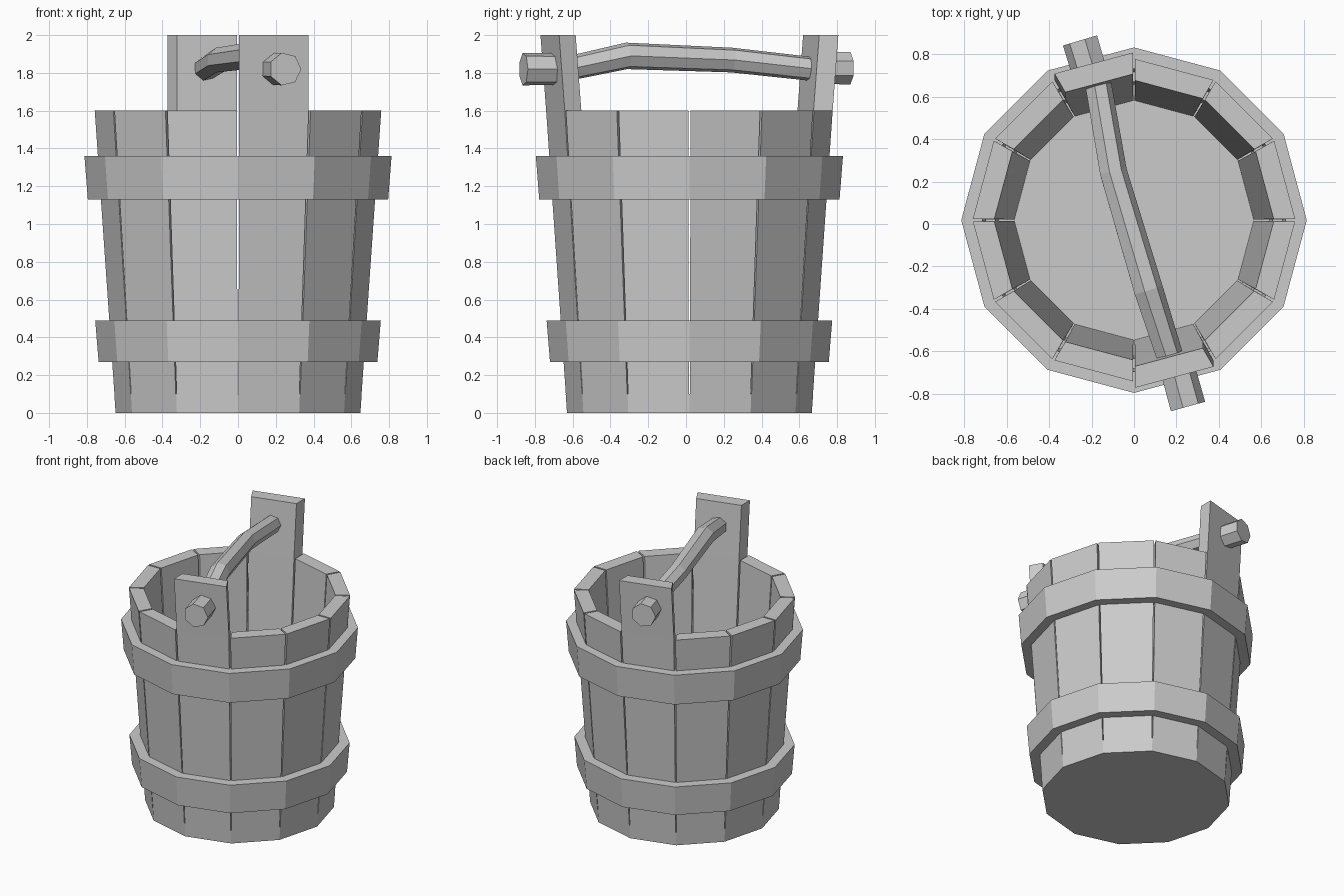
import bpy, bmesh
from math import sin, cos, pi, radians
from mathutils import Vector

if "Cube" in bpy.data.objects:
    bpy.data.objects.remove(bpy.data.objects["Cube"])

CY = 0.018          # bucket axis offset in y
SIDES = 12


def loft(name, rings, closed=False):
    """Skin a list of equal-length vertex rings; cap the ends or close into a loop."""
    bm = bmesh.new()
    vs = [[bm.verts.new(p) for p in r] for r in rings]
    n = len(rings[0])
    pairs = list(zip(vs, vs[1:])) + ([(vs[-1], vs[0])] if closed else [])
    for a, b in pairs:
        for i in range(n):
            j = (i + 1) % n
            bm.faces.new((a[i], a[j], b[j], b[i]))
    if not closed:
        bm.faces.new(vs[0][::-1])
        bm.faces.new(vs[-1])
    bmesh.ops.recalc_face_normals(bm, faces=bm.faces)
    me = bpy.data.meshes.new(name)
    bm.to_mesh(me)
    bm.free()
    ob = bpy.data.objects.new(name, me)
    bpy.context.collection.objects.link(ob)
    return ob


def ring(r, z):
    return [(r * cos(2 * pi * i / SIDES), CY + r * sin(2 * pi * i / SIDES), z)
            for i in range(SIDES)]


def outer(z):
    return 0.648 + 0.07 * z


def stave_section(mid, z, gap):
    """Four corners of one stave, narrowed by half the gap on both sides."""
    d = Vector((cos(mid), sin(mid), 0))
    t = Vector((-sin(mid), cos(mid), 0))
    half = pi / SIDES
    ro, ri = outer(z), outer(z) - 0.09 - 0.007 * z
    base = Vector((0, CY, z))
    return [base + d * r * cos(half) + t * s * (r * sin(half) - gap)
            for r, s in ((ro, -1), (ro, 1), (ri, 1), (ri, -1))]


def tube(name, pts, radii, sides=7):
    """Sweep a low-poly round section along a path."""
    pts = [Vector(p) for p in pts]
    rings = []
    for i, p in enumerate(pts):
        tan = (pts[min(i + 1, len(pts) - 1)] - pts[max(i - 1, 0)]).normalized()
        side = Vector((-tan.y, tan.x, 0)).normalized()
        up = side.cross(tan) * -1
        if up.z < 0:
            up = -up
        rings.append([p + radii[i] * (side * cos(2 * pi * k / sides) + up * sin(2 * pi * k / sides))
                      for k in range(sides)])
    return loft(name, rings)


# Solid base
loft("base", [ring(outer(0), 0), ring(outer(0.1), 0.1)])

# Staves; the two opposite ones rise to hold the handle
for i in range(SIDES):
    mid = radians(15 + 30 * i)
    secs = [stave_section(mid, 0.1, 0.003), stave_section(mid, 1.6, 0.006)]
    tall = i in (3, 9)
    if tall:
        shift = Vector((0, 0.03 if i == 3 else -0.03, 0.4))
        secs.append([p + shift for p in secs[-1]])
    loft("tall_stave" if tall else "stave", secs)

# Hoops
for name, z0, z1, r0, r1 in (("lower_hoop", 0.27, 0.49, 0.738, 0.756),
                             ("upper_hoop", 1.13, 1.36, 0.795, 0.813)):
    loft(name, [ring(r0, z0), ring(r1, z1),
                ring(outer(z1) - 0.03, z1), ring(outer(z0) - 0.03, z0)], closed=True)

# Bent handle
tube("handle", [(-0.19, 0.74, 1.82), (-0.17, 0.65, 1.823), (-0.1, 0.245, 1.868),
                (0.065, -0.31, 1.89), (0.165, -0.62, 1.823), (0.19, -0.7, 1.82)],
     [0.065, 0.065, 0.067, 0.072, 0.066, 0.066])

# Pegs at both ends
tube("front_peg", [(0.195, -0.66, 1.82), (0.25, -0.86, 1.82)], [0.086, 0.088])
tube("back_peg", [(-0.195, 0.68, 1.825), (-0.25, 0.865, 1.825)], [0.086, 0.088])
